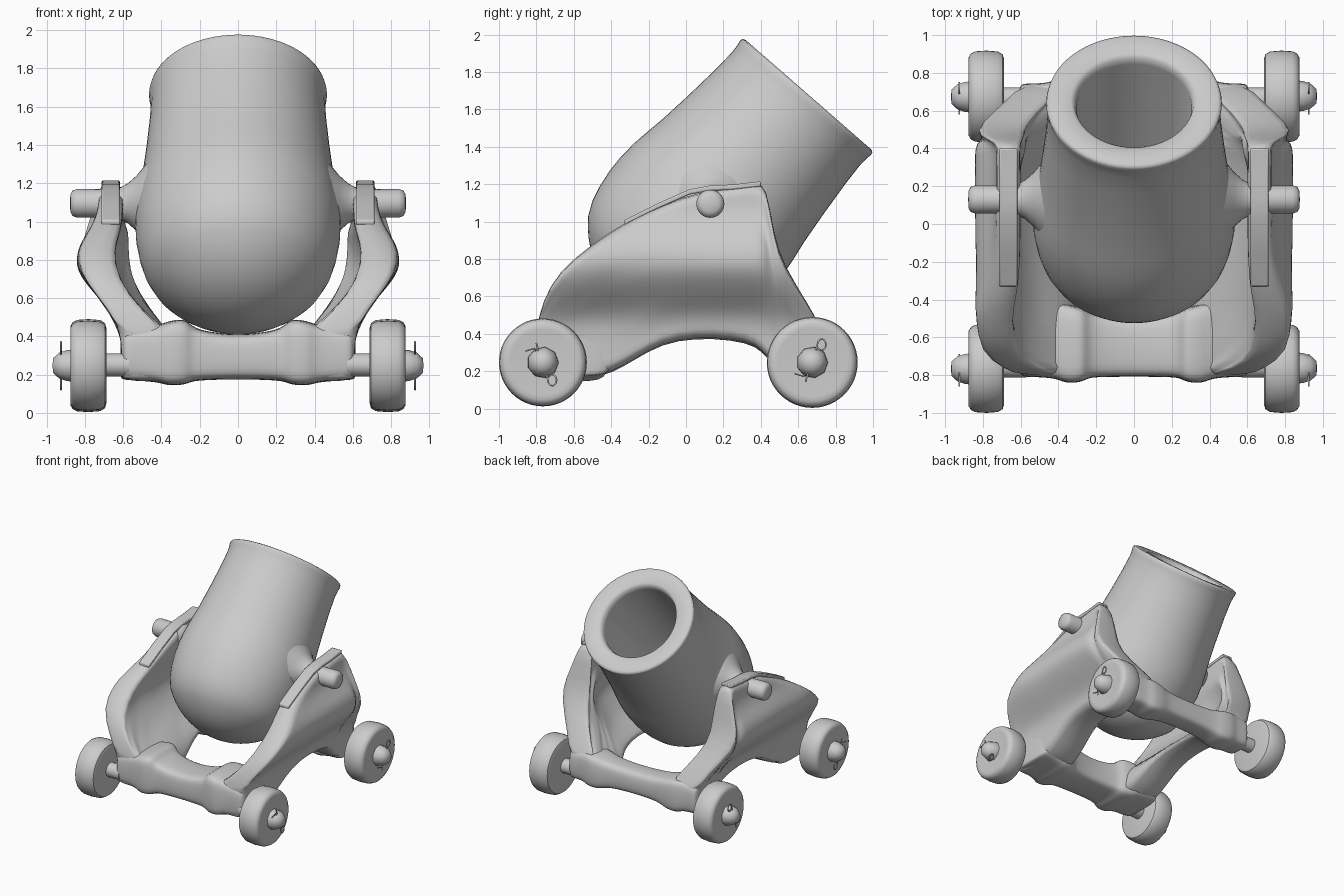
import bpy, bmesh, math
from mathutils import Vector

if "Cube" in bpy.data.objects:
    bpy.data.objects.remove(bpy.data.objects["Cube"])


def finish(name, bm, levels=0, angle=40):
    bmesh.ops.recalc_face_normals(bm, faces=bm.faces)
    me = bpy.data.meshes.new(name)
    bm.to_mesh(me)
    bm.free()
    ob = bpy.data.objects.new(name, me)
    bpy.context.collection.objects.link(ob)
    if levels:
        ob.modifiers.new("Smooth", 'SUBSURF').levels = levels
        ob.modifiers["Smooth"].render_levels = levels
    bpy.ops.object.select_all(action='DESELECT')
    ob.select_set(True)
    bpy.context.view_layer.objects.active = ob
    if levels:
        bpy.ops.object.shade_smooth()
    else:
        bpy.ops.object.shade_smooth_by_angle(angle=math.radians(angle))
    return ob


def lathe(name, profile, origin, axis, segs=48, angle=40):
    """Revolve (radius, height) pairs around an axis."""
    bm = bmesh.new()
    vs = [bm.verts.new((r, 0, h)) for r, h in profile]
    es = [bm.edges.new(p) for p in zip(vs, vs[1:])]
    bmesh.ops.spin(bm, geom=vs + es, cent=(0, 0, 0), axis=(0, 0, 1),
                   angle=math.tau, steps=segs, use_merge=True)
    bmesh.ops.remove_doubles(bm, verts=bm.verts, dist=0.0005)
    ob = finish(name, bm, angle=angle)
    ob.location = origin
    ob.rotation_mode = 'QUATERNION'
    ob.rotation_quaternion = Vector(axis).to_track_quat('Z', 'Y')
    return ob


def loft(name, rings, levels=0):
    """Skin closed rings; each ring runs up one side and down the other."""
    bm = bmesh.new()
    rs = [[bm.verts.new(p) for p in ring] for ring in rings]
    n = len(rs[0])
    for a, b in zip(rs, rs[1:]):
        for i in range(n):
            j = (i + 1) % n
            bm.faces.new((a[i], a[j], b[j], b[i]))
    for ring in (rs[0], rs[-1]):
        for i in range(n // 2 - 1):
            bm.faces.new((ring[i], ring[i + 1], ring[n - 2 - i], ring[n - 1 - i]))
    return finish(name, bm, levels)


def interp(table, z):
    for a, b in zip(table, table[1:]):
        if z <= b[0]:
            t = max(0, (z - a[0]) / (b[0] - a[0]))
            return [p + (q - p) * t for p, q in zip(a[1:], b[1:])]
    return table[-1][1:]


# Mortar barrel: ball breech, tapering tube, flared lip, open bore
ball = [(0.57 * math.cos(math.radians(a)), 0.57 * math.sin(math.radians(a)))
        for a in range(-90, -35, 6)]
tube = [(0.497, -0.26), (0.518, -0.18), (0.533, -0.08), (0.537, 0.02), (0.531, 0.12),
        (0.517, 0.22), (0.501, 0.32), (0.481, 0.5), (0.463, 0.7),
        (0.456, 0.83), (0.46, 0.88), (0.465, 0.905), (0.461, 0.92), (0.445, 0.927),
        (0.335, 0.922), (0.315, 0.91), (0.305, 0.87), (0.305, 0.1),
        (0.27, -0.02), (0.17, -0.1), (0, -0.13)]
lathe("barrel", ball + tube, (0, 0.045, 0.98), (0, 0.657, 0.754), 64, 60)

# Cheek shape: (y, bottom, top) outline and (z, inner x, outer x) section
outline = [(-0.80, 0.19, 0.42), (-0.77, 0.165, 0.57), (-0.68, 0.16, 0.74),
           (-0.5, 0.165, 0.88), (-0.4, 0.185, 0.95), (-0.28, 0.255, 1.02),
           (-0.13, 0.345, 1.09), (0.05, 0.375, 1.155), (0.25, 0.365, 1.185),
           (0.38, 0.33, 1.205), (0.43, 0.27, 1.20), (0.47, 0.23, 0.93),
           (0.52, 0.2, 0.77), (0.66, 0.19, 0.55), (0.74, 0.2, 0.4)]
section = [(0.15, 0.28, 0.60), (0.35, 0.30, 0.61), (0.46, 0.40, 0.62), (0.52, 0.50, 0.65),
           (0.6, 0.56, 0.73), (0.7, 0.63, 0.815), (0.78, 0.655, 0.85),
           (0.88, 0.64, 0.83), (0.97, 0.605, 0.765), (1.05, 0.60, 0.73),
           (1.21, 0.605, 0.725)]
strap_path = [(-0.33, 1.0), (-0.15, 1.09), (0.02, 1.165), (0.13, 1.185),
              (0.25, 1.19), (0.4, 1.207)]
ROWS = 14


def inner_x(y, z):
    # the post behind the muzzle is thicker toward the inside
    extra = 0.06 * min(1, max(0, (y - 0.25) / 0.18)) if 0.5 < z < 1.0 else 0
    return interp(section, z)[0] - extra


for s, side in ((1, "right"), (-1, "left")):
    # Carriage cheek
    rings = []
    for y, lo, hi in outline:
        zs = [lo + (hi - lo) * i / ROWS for i in range(ROWS + 1)]
        rings.append([(s * inner_x(y, z), y, z) for z in zs] +
                     [(s * interp(section, z)[1], y, z) for z in reversed(zs)])
    loft("cheek_" + side, rings, 1)

    # Strap over the trunnion
    strap = loft("strap_" + side, [[(s * 0.617, y, z - 0.02), (s * 0.617, y, z + 0.008),
                                    (s * 0.713, y, z + 0.008), (s * 0.713, y, z - 0.02)]
                                   for y, z in strap_path])
    bev = strap.modifiers.new("Bevel", 'BEVEL')
    bev.width, bev.segments, bev.limit_method = 0.008, 2, 'ANGLE'

    # Trunnion with flared root
    lathe("trunnion_" + side, [(0.26, 0.43), (0.2, 0.485), (0.145, 0.53), (0.105, 0.575),
                               (0.08, 0.62), (0.073, 0.68), (0.075, 0.84), (0.066, 0.865),
                               (0.045, 0.876), (0, 0.878)], (0, 0.13, 1.095), (s, 0, 0), 32, 60)

    for end, y, r, f in (("front", -0.765, 0.235, 1), ("rear", 0.675, 0.243, -1)):
        tag = end + "_" + side
        c = (0, y, 0.247)
        # Wheel
        lathe("wheel_" + tag, [(0, 0.69), (r - 0.05, 0.687), (r - 0.02, 0.695),
                               (r - 0.005, 0.72), (r, 0.78), (r - 0.004, 0.84),
                               (r - 0.015, 0.863), (r - 0.035, 0.875), (r - 0.06, 0.873),
                               (0, 0.868)], c, (s, 0, 0))
        # Axle stub and its faceted knob
        lathe("axle_" + tag, [(0, 0.56), (0.06, 0.57), (0.06, 0.7), (0, 0.7)],
              (0, y + 0.012 * f, 0.25), (s, 0, 0), 24)
        lathe("hub_" + tag, [(0.085, 0.86), (0.082, 0.895), (0.068, 0.935),
                             (0.04, 0.965), (0, 0.97)], c, (s, 0, 0), 9, 60)
        # Cotter pin with a ring at one end
        pts = [(-0.095, 0.06), (-0.045, 0.075)]
        pts += [(0.05 + 0.023 * math.cos(a), -0.095 + 0.03 * math.sin(a))
                for a in [math.radians(150 - 30 * i) for i in range(12)]]
        pts += [(-0.03, 0.08), (-0.035, 0.105)]
        cu = bpy.data.curves.new("pin_" + tag, 'CURVE')
        cu.dimensions = '3D'
        cu.bevel_depth, cu.bevel_resolution = 0.005, 1
        sp = cu.splines.new('POLY')
        sp.points.add(len(pts) - 1)
        for p, (a, b) in zip(sp.points, pts):
            p.co = (s * 0.925, y + a, 0.247 + f * b, 1)
        bpy.context.collection.objects.link(bpy.data.objects.new("pin_" + tag, cu))

# Cross beams, swelling where they meet the cheeks: (x, y0, y1, z0, z1)
beams = {
    "beam_front": [(0, -0.81, -0.5, 0.175, 0.405), (0.2, -0.81, -0.48, 0.17, 0.43),
                   (0.25, -0.82, -0.46, 0.16, 0.465), (0.28, -0.84, -0.44, 0.145, 0.495),
                   (0.37, -0.845, -0.42, 0.14, 0.48), (0.41, -0.815, -0.41, 0.16, 0.46),
                   (0.58, -0.81, -0.4, 0.17, 0.44), (0.615, -0.81, -0.4, 0.175, 0.42)],
    "beam_rear": [(0, 0.53, 0.74, 0.2, 0.4), (0.25, 0.52, 0.74, 0.19, 0.41),
                  (0.31, 0.51, 0.76, 0.16, 0.43), (0.42, 0.5, 0.765, 0.155, 0.45),
                  (0.47, 0.5, 0.745, 0.18, 0.45), (0.58, 0.5, 0.745, 0.18, 0.44),
                  (0.615, 0.5, 0.74, 0.19, 0.43)]}
K = 0.035
for name, half in beams.items():
    full = [(-h[0], *h[1:]) for h in half[:0:-1]] + half
    loft(name, [[(x, a + K, c), (x, a, c + K), (x, a, d - K), (x, a + K, d),
                 (x, b - K, d), (x, b, d - K), (x, b, c + K), (x, b - K, c)]
                for x, a, b, c, d in full], 2)
